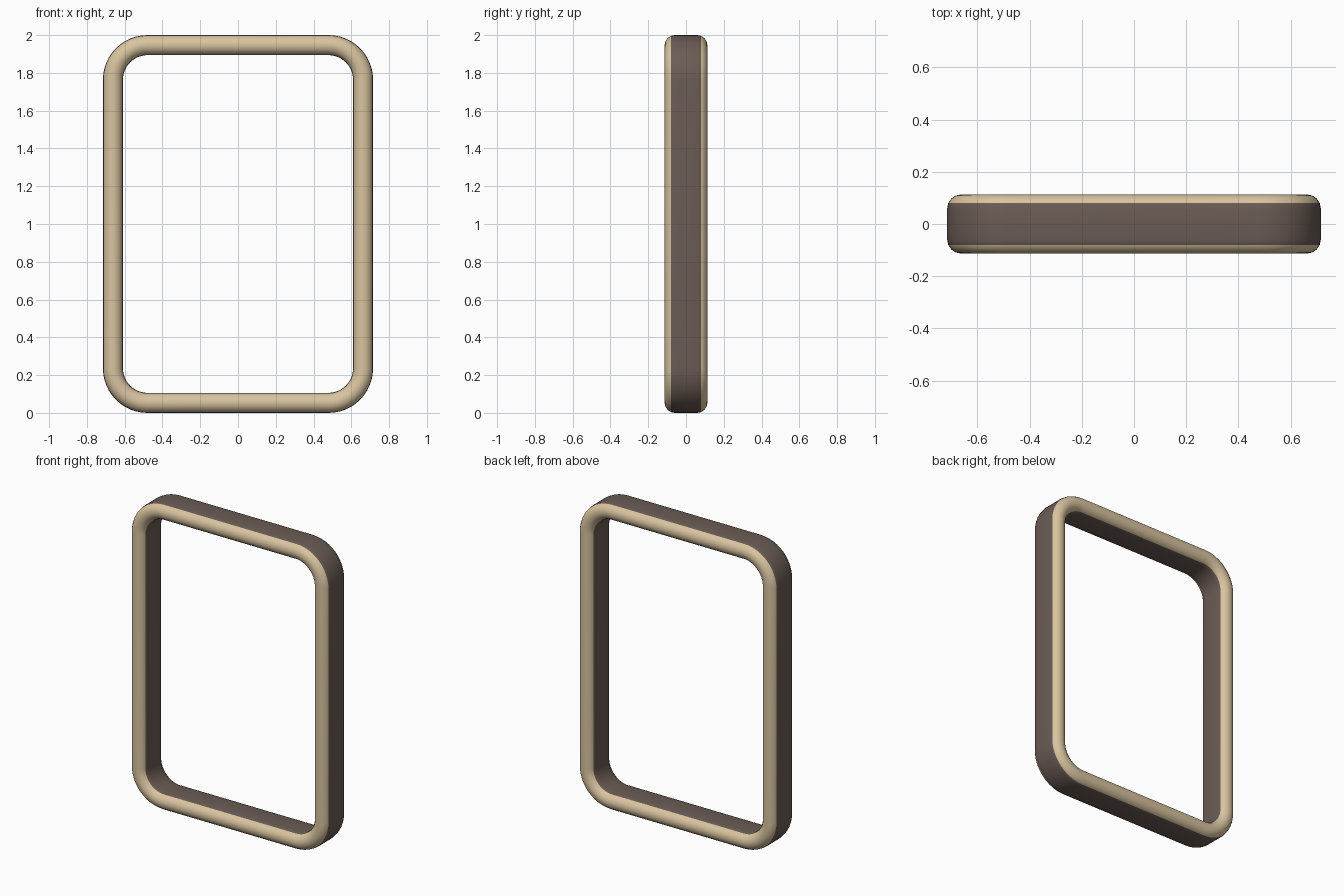
import bpy, bmesh, math

if "Cube" in bpy.data.objects:
    bpy.data.objects.remove(bpy.data.objects["Cube"])

W, H, D = 1.43, 2.0, 0.226      # overall width, height, depth
R = 0.053                       # half thickness and rounding of the bar
CORNER = 0.183                  # corner radius of the bar's centre line
ARC, CAP = 12, 8                # segments per corner and per rounded cap


def material(name, color):
    m = bpy.data.materials.new(name)
    m.diffuse_color = (*color, 1)
    m.use_nodes = True
    m.node_tree.nodes["Principled BSDF"].inputs["Base Color"].default_value = m.diffuse_color
    return m


# Bar cross-section: a stadium (radial offset, depth)
flat = D / 2 - R
profile = []
for side in (1, -1):
    for i in range(CAP + 1):
        a = math.pi * i / CAP
        profile.append((side * R * math.cos(a), side * (flat + R * math.sin(a))))

# Rounded rectangle path: (corner centre x, z, direction angle)
cx, cz = W / 2 - R - CORNER, H / 2 - R - CORNER
path = []
for k, (sx, sz) in enumerate(((1, 1), (-1, 1), (-1, -1), (1, -1))):
    for i in range(ARC + 1):
        path.append((sx * cx, H / 2 + sz * cz, math.pi / 2 * (k + i / ARC)))

# Frame: sweep the section round the path, tan caps and brown band
bm = bmesh.new()
rings = []
for x, z, a in path:
    rings.append([bm.verts.new((x + (CORNER + u) * math.cos(a), v,
                                z + (CORNER + u) * math.sin(a)))
                  for u, v in profile])
n, m = len(rings), len(profile)
for i in range(n):
    r0, r1 = rings[i], rings[(i + 1) % n]
    for j in range(m):
        k = (j + 1) % m
        f = bm.faces.new((r0[j], r0[k], r1[k], r1[j]))
        y = abs(profile[j][1] + profile[k][1]) / 2
        f.material_index = 1 if y > flat + R * 0.25 else 0
bmesh.ops.recalc_face_normals(bm, faces=bm.faces)
mesh = bpy.data.meshes.new("frame")
bm.to_mesh(mesh)
bm.free()
mesh.materials.append(material("brown_band", (0.147, 0.107, 0.09)))
mesh.materials.append(material("tan_rim", (0.69, 0.55, 0.35)))
frame = bpy.data.objects.new("frame", mesh)
bpy.context.collection.objects.link(frame)
bpy.context.view_layer.objects.active = frame
frame.select_set(True)
bpy.ops.object.shade_smooth_by_angle(angle=math.radians(35))
